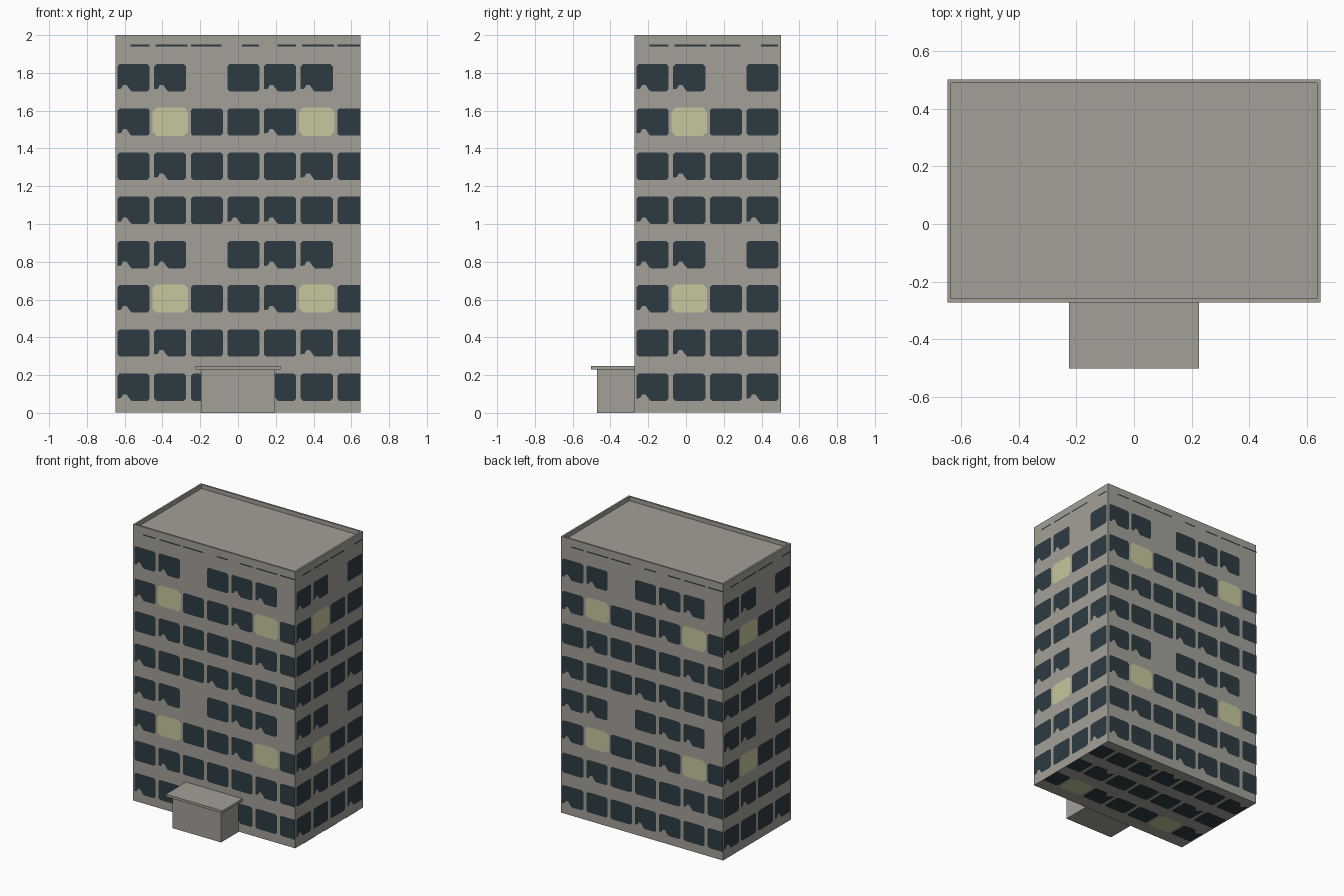
import bpy, bmesh
from mathutils import Vector

if "Cube" in bpy.data.objects:
    bpy.data.objects.remove(bpy.data.objects["Cube"])


def material(name, rgb):
    m = bpy.data.materials.new(name)
    m.use_nodes = True
    m.diffuse_color = (*rgb, 1)
    bsdf = next(n for n in m.node_tree.nodes if n.type == 'BSDF_PRINCIPLED')
    bsdf.inputs["Base Color"].default_value = (*rgb, 1)
    bsdf.inputs["Roughness"].default_value = 0.8
    return m


WALL = material("warm grey concrete", (0.37, 0.35, 0.315))
GLASS = material("dark window glass", (0.026, 0.044, 0.054))
LIT = material("lit window yellow", (0.57, 0.57, 0.34))

X, FRONT, BACK, TOP = 0.648, -0.272, 0.502, 2.0
LIFT = 0.002                      # how far the window plates stand proud
PITCH, STOREY = 0.194, 0.234      # window spacing


def finish(name, bm, *mats):
    mesh = bpy.data.meshes.new(name)
    bm.to_mesh(mesh)
    bm.free()
    for m in mats:
        mesh.materials.append(m)
    obj = bpy.data.objects.new(name, mesh)
    bpy.context.collection.objects.link(obj)
    return obj


def box(lo, hi):
    bm = bmesh.new()
    bmesh.ops.create_cube(bm, size=1)
    lo, hi = Vector(lo), Vector(hi)
    for v in bm.verts:
        v.co = (lo + hi) / 2 + v.co * (hi - lo)
    return bm


# Tower block with a sunken roof behind a thin parapet
bm = box((-X, FRONT, LIFT), (X, BACK, TOP))
bm.normal_update()
roof = max(bm.faces, key=lambda f: f.calc_center_median().z)
bmesh.ops.inset_individual(bm, faces=[roof], thickness=0.018)
sunk = bmesh.ops.extrude_discrete_faces(bm, faces=[roof])["faces"][0]
for v in sunk.verts:
    v.co.z -= 0.03
bmesh.ops.recalc_face_normals(bm, faces=bm.faces)
finish("tower_block", bm, WALL)

# Entrance porch and its overhanging canopy
finish("entrance_porch", box((-0.195, -0.472, 0), (0.195, FRONT, 0.23)), WALL)
finish("porch_canopy", box((-0.226, -0.502, 0.23), (0.226, FRONT, 0.248)), WALL)

# The window pattern repeats every four columns and four storeys
NOTCHED = {(0, 0), (3, 0), (1, 1), (0, 2), (0, 3), (1, 3)}
LIT_CELL, BLANK_CELL = (1, 2), (2, 3)
DASHES = [(0.08, 0.18), (0.21, 0.38), (0.40, 0.56), (0.67, 0.76)]


def window_outline(u, v, w, h, c, notched):
    """Chamfered rectangle, optionally with a bite at the lower left."""
    l, r, b, t = u - w / 2, u + w / 2, v - h / 2, v + h / 2
    pts = [(r - c, b), (r, b + c), (r, t - c), (r - c, t),
           (l + c, t), (l, t - c)]
    if notched:
        pts += [(l, b + 0.012), (l + 0.02, b + 0.015), (l + 0.03, b + 0.035),
                (l + 0.048, b + 0.035), (l + 0.065, b + 0.01), (l + 0.075, b)]
    else:
        pts += [(l, b + c), (l + c, b)]
    return pts


def window_sheet(name, origin, across, up, width, height):
    origin, across, up = Vector(origin), Vector(across), Vector(up)
    bm = bmesh.new()

    def plate(pts, mat):
        pts = [(min(u, width), min(v, height)) for u, v in pts]
        verts = [bm.verts.new(origin + across * u + up * v) for u, v in pts]
        bm.faces.new(verts).material_index = mat

    columns = int((width - 0.02) / PITCH) + 1
    for col in range(columns):
        u = 0.095 + col * PITCH
        if u - 0.08 > width:
            continue
        for row in range(8):
            v = 0.136 + row * STOREY
            cell = (col % 4, row % 4)
            if v - 0.06 > height or cell == BLANK_CELL:
                continue
            if cell == LIT_CELL:
                plate(window_outline(u, v + 0.002, 0.188, 0.15, 0.022, False), 1)
            else:
                plate(window_outline(u, v, 0.17, 0.145, 0.012, cell in NOTCHED), 0)
        # Thin dashes under the parapet
        if height > 1.9:
            a, b = (d + PITCH * 4 * (col // 4) for d in DASHES[col % 4])
            if a < width:
                plate([(a, 1.94), (b, 1.94), (b, 1.95), (a, 1.95)], 0)
    # Drop slivers left by trimming at the wall's end
    bmesh.ops.dissolve_degenerate(bm, dist=0.0005, edges=bm.edges)
    finish(name, bm, GLASS, LIT)


depth = BACK - FRONT
Z = (0, 0, 1)
window_sheet("front_windows", (-X, FRONT - LIFT, 0), (1, 0, 0), Z, 2 * X, TOP)
window_sheet("back_windows", (X, BACK + LIFT, 0), (-1, 0, 0), Z, 2 * X, TOP)
window_sheet("left_windows", (X + LIFT, FRONT, 0), (0, 1, 0), Z, depth, TOP)
window_sheet("right_windows", (-X - LIFT, BACK, 0), (0, -1, 0), Z, depth, TOP)
window_sheet("underside_panels", (-X, BACK, 0), (1, 0, 0), (0, -1, 0), 2 * X, depth)
